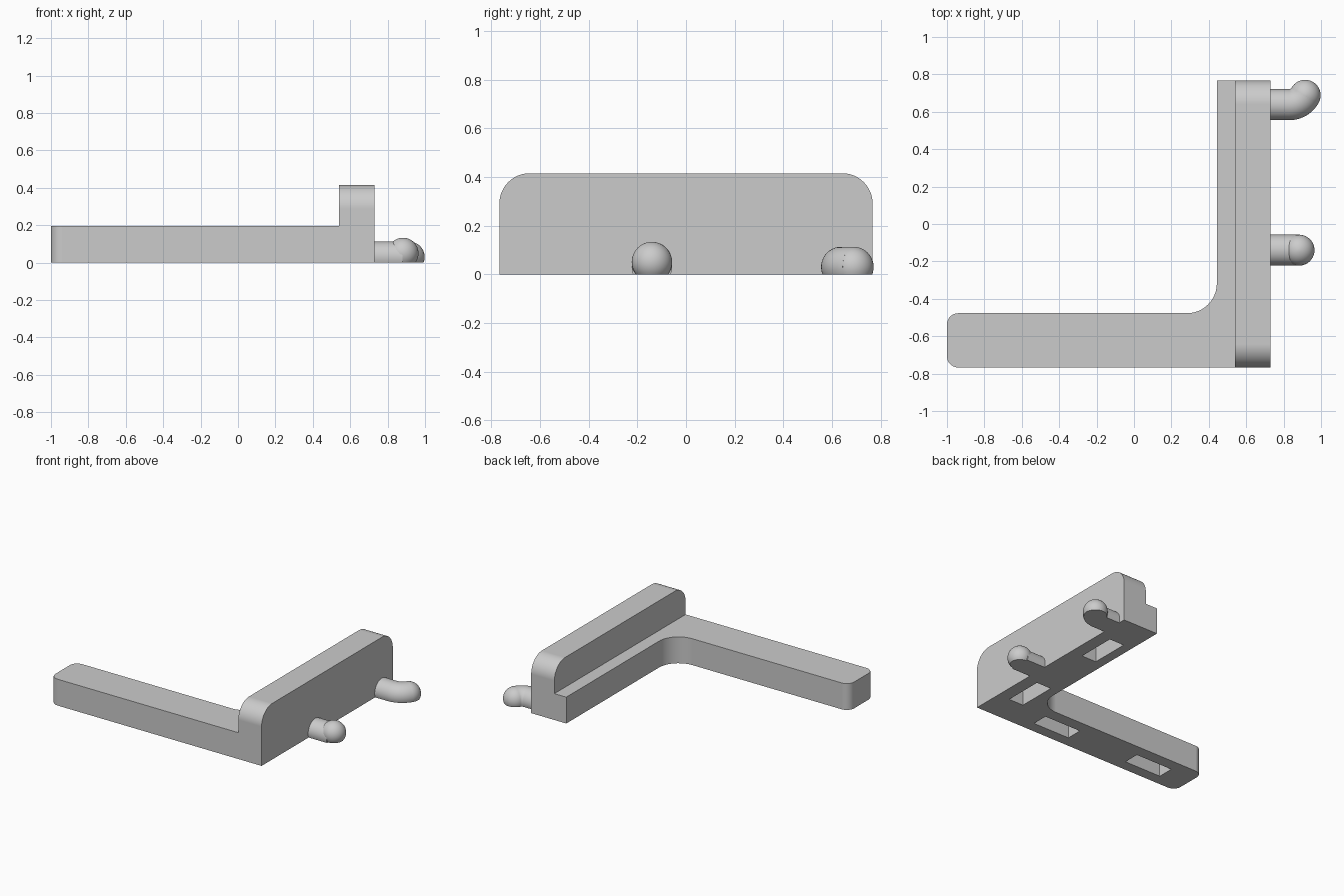
import bpy, bmesh, math
from mathutils import Vector

cube = bpy.data.objects.get("Cube")
if cube:
    bpy.data.objects.remove(cube, do_unlink=True)

grey = bpy.data.materials.new("light_grey")
grey.use_nodes = True
grey.diffuse_color = (0.6, 0.6, 0.6, 1)
grey.node_tree.nodes["Principled BSDF"].inputs["Base Color"].default_value = (0.6, 0.6, 0.6, 1)


def make_object(name, bm):
    bmesh.ops.recalc_face_normals(bm, faces=bm.faces[:])
    mesh = bpy.data.meshes.new(name)
    bm.to_mesh(mesh)
    bm.free()
    mesh.materials.append(grey)
    obj = bpy.data.objects.new(name, mesh)
    bpy.context.collection.objects.link(obj)
    return obj


def activate(obj):
    bpy.ops.object.select_all(action='DESELECT')
    obj.select_set(True)
    bpy.context.view_layer.objects.active = obj


def prism(name, points, sweep):
    """Extrude a closed 3D outline along the sweep vector."""
    bm = bmesh.new()
    face = bm.faces.new([bm.verts.new(p) for p in points])
    out = bmesh.ops.extrude_face_region(bm, geom=[face])
    moved = [g for g in out["geom"] if isinstance(g, bmesh.types.BMVert)]
    bmesh.ops.translate(bm, verts=moved, vec=sweep)
    return make_object(name, bm)


def box(name, x0, x1, y0, y1, z0, z1):
    outline = [(x0, y0, z0), (x1, y0, z0), (x1, y1, z0), (x0, y1, z0)]
    return prism(name, outline, (0, 0, z1 - z0))


def arc(cx, cy, r, start, end, steps=12):
    angles = [math.radians(start + (end - start) * i / steps) for i in range(steps + 1)]
    return [(cx + r * math.cos(a), cy + r * math.sin(a)) for a in angles]


def cut(obj, cutter):
    cutter.hide_render = True
    mod = obj.modifiers.new("cut", 'BOOLEAN')
    mod.operation = 'DIFFERENCE'
    mod.solver = 'EXACT'
    mod.object = cutter
    activate(obj)
    bpy.ops.object.modifier_apply(modifier=mod.name)
    bpy.data.objects.remove(cutter, do_unlink=True)


def smooth(obj):
    activate(obj)
    bpy.ops.object.shade_smooth_by_angle(angle=math.radians(30))
    mod = obj.modifiers.new("even_shading", 'WEIGHTED_NORMAL')
    mod.keep_sharp = True


# L-shaped body, first extruded too tall and then trimmed
HALF, WALL, ARM, STEP = 0.767, 0.73, -0.477, 0.195
outline = [(WALL, -HALF), (WALL, HALF), (0.443, HALF)]
outline += arc(0.283, ARM + 0.16, 0.16, 0, -90)
outline += arc(-0.94, ARM - 0.06, 0.06, 90, 180, 8)
outline += arc(-0.94, -HALF + 0.06, 0.06, 180, 270, 8)
body = prism("bracket_body", [(x, y, 0) for x, y in outline], (0, 0, 0.6))

# Step down from the upright wall to the ledge and arm
cut(body, box("step_cutter", -1.3, 0.54, -1, 1, STEP, 0.9))

# Rounded top of the upright wall
R, TOP = 0.125, 0.415
arch = [(-1, TOP - R)]
arch += arc(-HALF + R, TOP - R, R, 180, 90)
arch += arc(HALF - R, TOP - R, R, 90, 0)
arch += [(1, TOP - R), (1, 0.9), (-1, 0.9)]
cut(body, prism("arch_cutter", [(0.3, y, z) for y, z in arch], (0.7, 0, 0)))

# Slots in the underside: two below the wall, two below the arm
for y in (-0.4, 0.36):
    cut(body, box("slot_cutter", 0.515, 0.635, y - 0.145, y + 0.145, -0.1, 0.12))
for x in (-0.65, 0.15):
    cut(body, box("slot_cutter", x - 0.15, x + 0.15, -0.685, -0.565, -0.1, 0.12))
smooth(body)


# Pegs, each a tube with a ball tip, cut flat at the base
PEG = 0.083


def flat_base(bm):
    geom = bm.verts[:] + bm.edges[:] + bm.faces[:]
    out = bmesh.ops.bisect_plane(bm, geom=geom, dist=1e-5, plane_co=(0, 0, 0),
                                 plane_no=(0, 0, 1), clear_inner=True)
    edges = [g for g in out["geom_cut"] if isinstance(g, bmesh.types.BMEdge)]
    bmesh.ops.contextual_create(bm, geom=edges)


def peg(name, path, tip):
    bm = bmesh.new()
    rings, count = [], 40
    for i, p in enumerate(path):
        a, b = path[max(i - 1, 0)], path[min(i + 1, len(path) - 1)]
        along = Vector((1, 0, 0)) if i == 0 else (b - a).normalized()
        side = Vector((0, 0, 1)).cross(along).normalized()
        angles = [math.tau * k / count for k in range(count)]
        rings.append([bm.verts.new(p + PEG * (side * math.cos(t) + Vector((0, 0, math.sin(t)))))
                      for t in angles])
    for a, b in zip(rings, rings[1:]):
        for k in range(count):
            n = (k + 1) % count
            bm.faces.new((a[k], a[n], b[n], b[k]))
    bm.faces.new(rings[0])
    bm.faces.new(rings[-1])
    flat_base(bm)
    smooth(make_object(name + "_shaft", bm))

    bm = bmesh.new()
    bmesh.ops.create_uvsphere(bm, u_segments=40, v_segments=24, radius=PEG)
    bmesh.ops.translate(bm, verts=bm.verts[:], vec=tip)
    flat_base(bm)
    smooth(make_object(name + "_tip", bm))


# Straight peg with a raised tip
peg("straight_peg", [Vector((WALL, -0.14, 0.03)), Vector((0.88, -0.14, 0.03))],
    Vector((0.882, -0.14, 0.05)))

# Hooked peg bending towards the back
bend = [Vector((x, y, 0.03)) for x, y in arc(0.83, 0.735, 0.097, -90, -29, 10)]
peg("hooked_peg", [Vector((WALL, 0.638, 0.03))] + bend, bend[-1])
